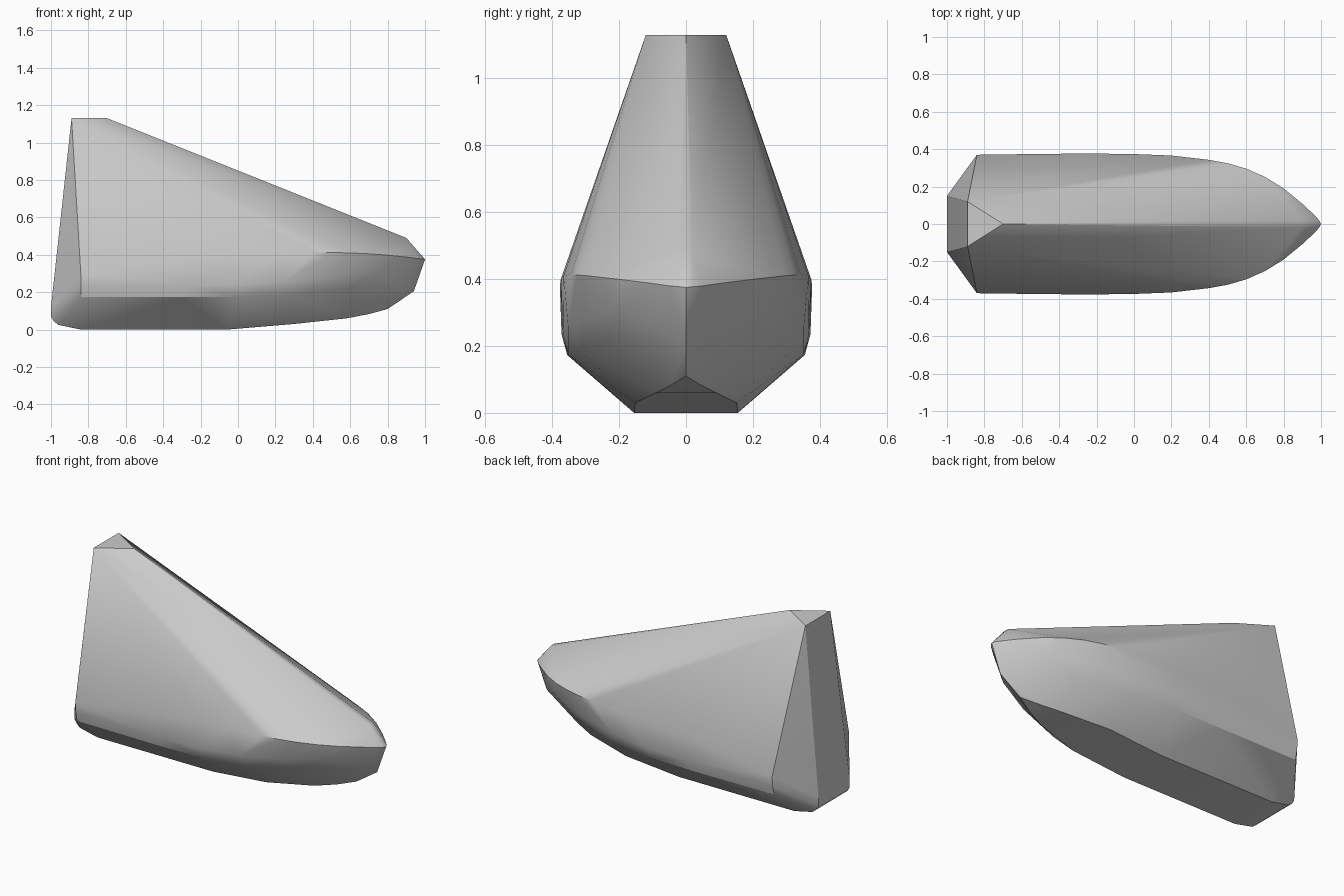
import bpy, bmesh, math

if "Cube" in bpy.data.objects:
    bpy.data.objects.remove(bpy.data.objects["Cube"])

# Half-hull curves as (x, y, z); mirrored across y
deck = [(-.84, .370, .29), (-.55, .374, .345), (-.25, .377, .38), (0, .374, .40),
        (.2, .366, .41), (.4, .343, .414), (.5, .325, .412), (.6, .296, .41),
        (.7, .252, .405), (.8, .190, .398), (.9, .108, .388), (.96, .052, .38),
        (.99, .02, .377), (1, 0, .375)]
side = [(-.84, .366, .235), (-.25, .372, .235), (0, .368, .238), (.25, .352, .255),
        (.5, .300, .28), (.75, .203, .31)]
chine = [(-.84, .352, .175), (-.3, .355, .173), (0, .352, .175),
         (.3, .316, .188), (.58, .235, .22), (.94, 0, .205)]
keel = [(-.84, .155, 0), (-.06, .155, 0), (.3, .152, .03), (.58, .09, .06),
        (.7, .045, .083), (.8, 0, .11)]
stern = [(-1, .15, .12), (-1, .15, .07), (-.985, .15, .045), (-.96, .152, .025)]
roof = [(-.89, .12, 1.13), (-.7, 0, 1.13), (.9, .018, .49)]

# Closed ship envelope
bm = bmesh.new()
for curve in (deck, side, chine, keel, stern, roof):
    for x, y, z in curve:
        for s in ((1, -1) if y else (1,)):
            bm.verts.new((x, s * y, z))
hull = bmesh.ops.convex_hull(bm, input=bm.verts[:])
loose = [v for v in bm.verts if not v.link_faces]
bmesh.ops.delete(bm, geom=loose, context='VERTS')
bmesh.ops.dissolve_limit(bm, angle_limit=math.radians(.5),
                         verts=bm.verts[:], edges=bm.edges[:])
bmesh.ops.recalc_face_normals(bm, faces=bm.faces[:])

mesh = bpy.data.meshes.new("ship_hull")
bm.to_mesh(mesh)
bm.free()
ship = bpy.data.objects.new("ship_hull", mesh)
bpy.context.collection.objects.link(ship)

# Smooth sides, sharp chine and stern edges
bpy.context.view_layer.objects.active = ship
ship.select_set(True)
bpy.ops.object.shade_smooth_by_angle(angle=math.radians(30))
